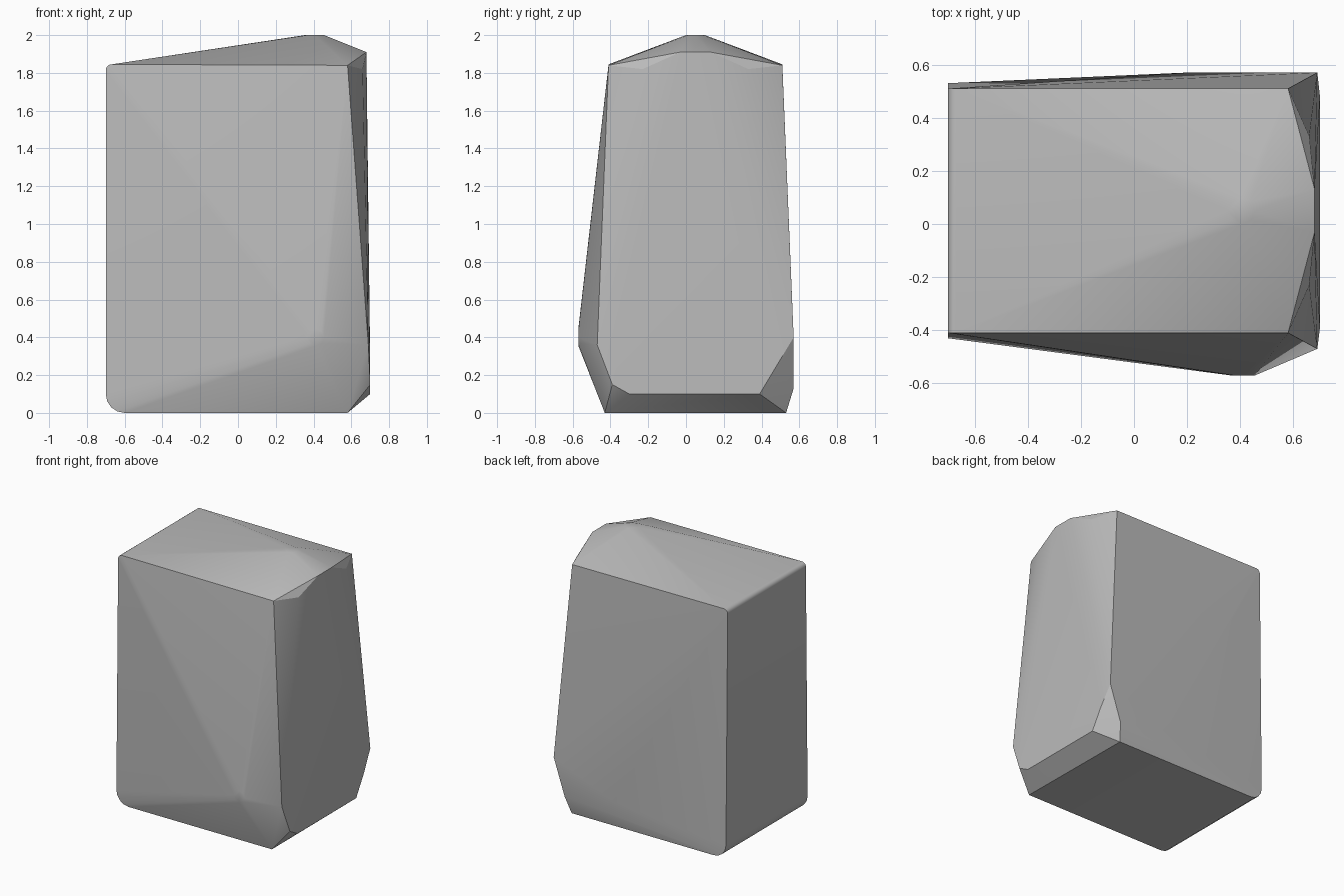
import bpy
import bmesh
import math

if "Cube" in bpy.data.objects:
    bpy.data.objects.remove(bpy.data.objects["Cube"], do_unlink=True)

# Plain stone colour
grey = bpy.data.materials.new("stone grey")
grey.use_nodes = True
colour = (0.5, 0.5, 0.5, 1)
grey.diffuse_color = colour
grey.node_tree.nodes["Principled BSDF"].inputs["Base Color"].default_value = colour

points = []


def corner(x, z, radius, top):
    """Rounded left edge, running from front to back."""
    sign = 1 if top else -1
    y_front, y_back = (-0.41, 0.51) if top else (-0.43, 0.53)
    for step in range(5):
        a = math.radians(step * 22.5)
        px = x + radius * (1 - math.sin(a))
        pz = z - sign * radius * (1 - math.cos(a))
        points.extend([(px, y_front, pz), (px, y_back, pz)])


def blunt_tip(centre, axes, size):
    """Small ring of points that softens a peak."""
    u, v = axes
    for step in range(8):
        a = math.radians(step * 45)
        p = list(centre)
        p[u] += size * math.cos(a)
        p[v] += size * math.sin(a)
        points.append(tuple(p))


# Rounded left edges
corner(-0.70, 1.845, 0.03, True)
corner(-0.70, 0, 0.1, False)

# Raised peaks on the top and the front
blunt_tip((0.405, 0.05, 2.0), (0, 1), 0.05)
blunt_tip((0.41, -0.57, 0.40), (0, 2), 0.045)

# Right end: top rim, cheeks and chamfered foot
points += [
    (0.58, -0.41, 1.84), (0.58, 0.51, 1.84),
    (0.66, -0.23, 1.82), (0.66, 0.33, 1.82),
    (0.68, -0.03, 1.91), (0.68, 0.13, 1.91),
    (0.69, -0.47, 0.36), (0.69, 0.57, 0.40),
    (0.70, -0.39, 0.15), (0.70, 0.48, 0.25),
    (0.70, -0.30, 0.10), (0.70, 0.39, 0.10),
    (0.58, -0.43, 0), (0.57, 0.53, 0),
    (0.60, 0.57, 0.13), (0.20, 0.57, 0.20),
]

# Stone block wrapped around the corners
bm = bmesh.new()
for p in points:
    bm.verts.new(p)
bmesh.ops.remove_doubles(bm, verts=bm.verts[:], dist=0.001)
bmesh.ops.convex_hull(bm, input=bm.verts[:])
loose = [v for v in bm.verts if not v.link_faces]
bmesh.ops.delete(bm, geom=loose, context='VERTS')
bmesh.ops.dissolve_limit(bm, angle_limit=math.radians(0.5),
                         verts=bm.verts[:], edges=bm.edges[:])
bmesh.ops.recalc_face_normals(bm, faces=bm.faces[:])
mesh = bpy.data.meshes.new("stone_block")
bm.to_mesh(mesh)
bm.free()
mesh.materials.append(grey)
block = bpy.data.objects.new("stone_block", mesh)
bpy.context.collection.objects.link(block)

# Soft shading with crisp corners
bpy.context.view_layer.objects.active = block
block.select_set(True)
bpy.ops.object.shade_smooth_by_angle(angle=math.radians(25))
